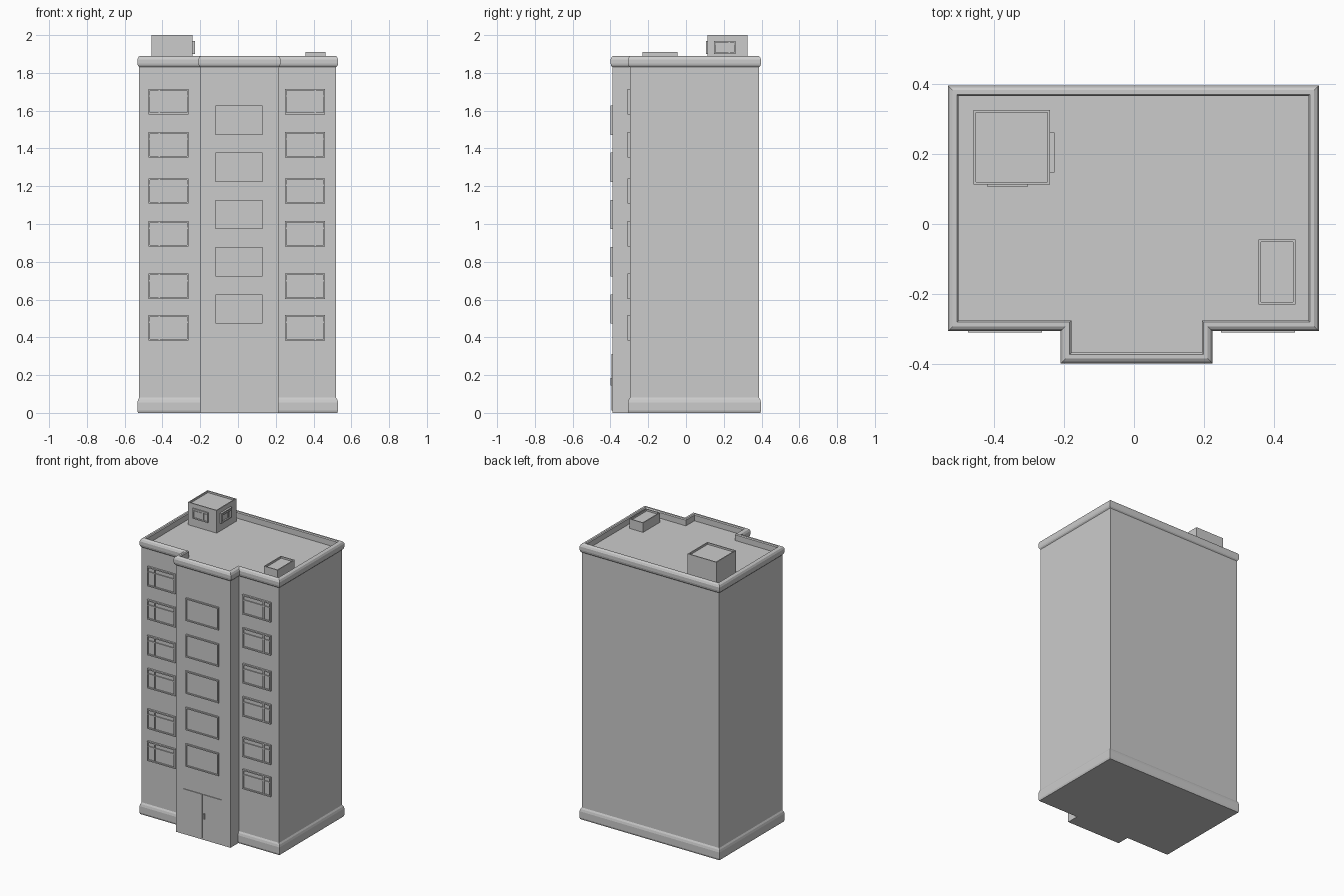
import bpy, bmesh, math
from mathutils import Matrix, Vector

if "Cube" in bpy.data.objects:
    bpy.data.objects.remove(bpy.data.objects["Cube"])


def finish(name, bm, loc=(0, 0, 0), rot=0):
    bmesh.ops.recalc_face_normals(bm, faces=bm.faces)
    me = bpy.data.meshes.new(name)
    bm.to_mesh(me)
    bm.free()
    ob = bpy.data.objects.new(name, me)
    ob.location = loc
    ob.rotation_euler.z = rot
    bpy.context.collection.objects.link(ob)
    return ob


def add_box(bm, x0, x1, y0, y1, z0, z1):
    m = Matrix.Translation(((x0 + x1) / 2, (y0 + y1) / 2, (z0 + z1) / 2)) @ \
        Matrix.Diagonal((x1 - x0, y1 - y0, z1 - z0, 1))
    bmesh.ops.create_cube(bm, size=1, matrix=m)


def loft(name, outline, profile):
    """Sweep (offset, z) steps round a counter-clockwise right-angled outline."""
    bm = bmesh.new()
    n = len(outline)
    pts = [Vector(p) for p in outline]

    def normal(i):
        d = (pts[(i + 1) % n] - pts[i]).normalized()
        return Vector((d.y, -d.x))
    rings = []
    for off, z in profile:
        rings.append([bm.verts.new((*(pts[i] + off * (normal(i) + normal(i - 1))), z))
                      for i in range(n)])
    for a, b in zip(rings, rings[1:]):
        for i in range(n):
            j = (i + 1) % n
            bm.faces.new((a[i], a[j], b[j], b[i]))
    bm.faces.new(rings[0][::-1])
    bm.faces.new(rings[-1])
    return finish(name, bm)


def rect(x0, x1, y0, y1):
    return [(x0, y0), (x1, y0), (x1, y1), (x0, y1)]


def window(name, loc, w, h, depth, rot=0, split=None):
    """Frame on a wall facing local -y, with an optional off-centre mullion."""
    bm = bmesh.new()
    t, x, z = 0.008, w / 2, h / 2
    for s in (-1, 1):
        xs, zs = sorted((s * x, s * (x - t))), sorted((s * z, s * (z - t)))
        add_box(bm, *xs, -depth, 0.002, -z, z)
        add_box(bm, -x + t, x - t, -depth, 0.002, *zs)
    add_box(bm, -x + t, x - t, -depth * 0.3, 0.002, -z + t, z - t)
    if split is not None:
        c = -x + split * w
        add_box(bm, c - t / 2, c + t / 2, -depth * 0.9, 0, -z + t, z - t)
        add_box(bm, -x + t, x - t, -depth * 0.8, 0, z * 0.4, z * 0.4 + t * 0.8)
    return finish(name, bm, loc, rot)


# Main block with projecting stair bay, rounded cornice and sunken roof
FRONT, BAY = -0.297, -0.389
footprint = [(-0.523, FRONT), (-0.2, FRONT), (-0.2, BAY), (0.215, BAY),
             (0.215, FRONT), (0.52, FRONT), (0.52, 0.387), (-0.523, 0.387)]
loft("building_body", footprint,
     [(0, 0), (0, 1.83), (0.007, 1.838), (0.01, 1.85), (0.01, 1.872), (0.004, 1.885),
      (-0.004, 1.89), (-0.016, 1.89), (-0.021, 1.884), (-0.021, 1.845)])

# Plinth around the main block only
loft("plinth", rect(-0.523, 0.52, FRONT, 0.387),
     [(0.006, 0), (0.01, 0.012), (0.01, 0.055), (0.006, 0.07), (-0.001, 0.082)])

# Side windows, mirrored in two columns
for i, z in enumerate((0.45, 0.67, 0.948, 1.175, 1.42, 1.648)):
    window(f"left_window_{i}", (-0.369, FRONT, z), 0.212, 0.134, 0.013, split=0.27)
    window(f"right_window_{i}", (0.355, FRONT, z), 0.212, 0.134, 0.013, split=0.75)

# Stair bay windows
for i in range(5):
    window(f"bay_window_{i}", (0.005, BAY, 0.55 + 0.25 * i), 0.25, 0.155, 0.011)

# Double entrance door with handle
for name, x0, x1 in (("door_left", -0.138, 0.002), ("door_right", 0.009, 0.149)):
    bm = bmesh.new()
    add_box(bm, x0, x1, BAY - 0.005, BAY + 0.004, 0.012, 0.312)
    finish(name, bm)
bm = bmesh.new()
add_box(bm, 0.016, 0.024, BAY - 0.011, BAY, 0.145, 0.185)
finish("door_handle", bm)

# Roof stair house and vent, both with sunken tops
for name, r, top, drop in (("roof_stair_house", rect(-0.459, -0.241, 0.113, 0.326), 2.0, 0.012),
                           ("roof_vent", rect(0.357, 0.462, -0.23, -0.045), 1.91, 0.012)):
    loft(name, r, [(0, 1.84), (0, top), (-0.007, top), (-0.007, top - drop)])
window("stair_house_front_window", (-0.362, 0.113, 1.935), 0.115, 0.07, 0.007, split=0.7)
window("stair_house_side_window", (-0.241, 0.205, 1.935), 0.115, 0.07, 0.013,
       rot=math.pi / 2, split=0.7)
